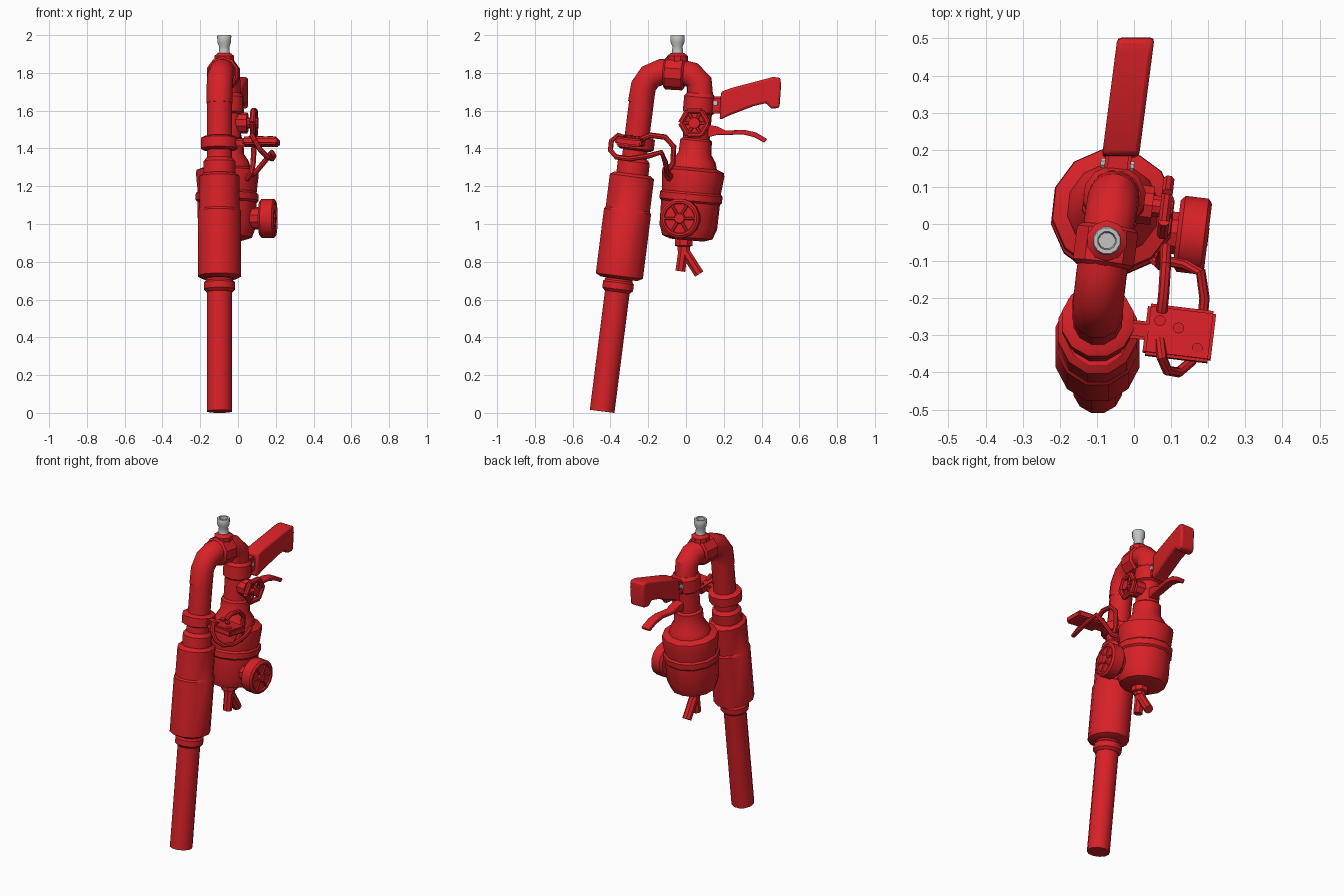
import bpy, bmesh, math
from mathutils import Vector, Matrix

cube = bpy.data.objects.get("Cube")
if cube:
    bpy.data.objects.remove(cube, do_unlink=True)


def material(name, rgb):
    m = bpy.data.materials.new(name)
    m.use_nodes = True
    m.diffuse_color = (*rgb, 1)
    m.node_tree.nodes["Principled BSDF"].inputs["Base Color"].default_value = (*rgb, 1)
    return m


RED = material("red", (0.68, 0.015, 0.02))
GREY = material("light grey", (0.55, 0.55, 0.55))


def finish(name, bm, mat):
    bmesh.ops.recalc_face_normals(bm, faces=bm.faces)
    mesh = bpy.data.meshes.new(name)
    bm.to_mesh(mesh)
    bm.free()
    ob = bpy.data.objects.new(name, mesh)
    bpy.context.collection.objects.link(ob)
    mesh.materials.append(mat)
    bpy.ops.object.select_all(action='DESELECT')
    ob.select_set(True)
    bpy.context.view_layer.objects.active = ob
    bpy.ops.object.shade_smooth_by_angle(angle=math.radians(35))
    return ob


def skin(bm, rings):
    # Join rings of vertices and close both ends
    n = len(rings[0])
    for a, b in zip(rings, rings[1:]):
        for i in range(n):
            j = (i + 1) % n
            bm.faces.new((a[i], a[j], b[j], b[i]))
    bm.faces.new(rings[0][::-1])
    bm.faces.new(rings[-1])


def lathe(name, base, axis, profile, sides=12, mat=RED, squash=1):
    # Profile pairs are (radius, distance along the axis)
    bm = bmesh.new()
    turn = Vector(axis).to_track_quat('Z', 'Y')
    rings = []
    for r, d in profile:
        ring = []
        for i in range(sides):
            a = math.tau * (i + 0.5) / sides
            p = Vector((r * squash * math.cos(a), r * math.sin(a), d))
            ring.append(bm.verts.new(Vector(base) + turn @ p))
        rings.append(ring)
    skin(bm, rings)
    return finish(name, bm, mat)


def rod(name, a, b, r, sides=10, mat=RED):
    axis = Vector(b) - Vector(a)
    return lathe(name, a, axis, [(r, 0), (r, axis.length)], sides, mat)


def sweep(name, points, r, sides=8):
    # Round tube along a path, with a steady frame
    pts = [Vector(p) for p in points]
    bm = bmesh.new()
    rings = []
    normal = None
    for i, p in enumerate(pts):
        t = (pts[min(i + 1, len(pts) - 1)] - pts[max(i - 1, 0)]).normalized()
        normal = t.orthogonal() if normal is None else normal - t * normal.dot(t)
        normal.normalize()
        side = t.cross(normal)
        rings.append([bm.verts.new(p + r * (normal * math.cos(a) + side * math.sin(a)))
                      for a in (math.tau * k / sides for k in range(sides))])
    skin(bm, rings)
    return finish(name, bm, RED)


def slab(name, outline, width, x0, slope, bevel):
    # Side outline in (y, z), thickened across x and yawed with the frame
    bm = bmesh.new()
    rings = [[bm.verts.new((x0 + slope * y + s * width / 2, y, z)) for y, z in outline]
             for s in (-1, 1)]
    skin(bm, rings)
    ob = finish(name, bm, RED)
    mod = ob.modifiers.new("soft edge", 'BEVEL')
    mod.width = bevel
    mod.segments = 2
    return ob


def box(name, centre, size, yaw=0, tilt=0):
    bm = bmesh.new()
    m = (Matrix.Translation(centre) @ Matrix.Rotation(yaw, 4, 'Z')
         @ Matrix.Rotation(tilt, 4, 'X') @ Matrix.Diagonal((*size, 1)))
    bmesh.ops.create_cube(bm, size=1, matrix=m)
    bmesh.ops.bevel(bm, geom=bm.edges[:], offset=0.008, segments=2, affect='EDGES')
    return finish(name, bm, RED)


# Long front barrel with sleeve and collars
LEAN = Vector((0, 0.127, 1))


def barrel_at(z):
    return Vector((-0.098, -0.445 + 0.127 * z, z))


rod("barrel", barrel_at(0.008), barrel_at(1.7), 0.068, 12)
lathe("barrel_lower_collar", barrel_at(0.64), LEAN,
      [(0.07, 0), (0.085, 0.015), (0.085, 0.05), (0.075, 0.06), (0.075, 0.1)])
lathe("barrel_sleeve", barrel_at(0.71), LEAN,
      [(0.1, 0), (0.13, 0.015), (0.13, 0.36), (0.122, 0.37), (0.122, 0.545), (0.1, 0.56)],
      squash=0.9)
lathe("barrel_sleeve_neck", barrel_at(1.25), LEAN,
      [(0.088, 0), (0.088, 0.08), (0.07, 0.1)])
lathe("barrel_upper_collar", barrel_at(1.39), LEAN,
      [(0.08, 0), (0.1, 0.01), (0.1, 0.065), (0.08, 0.075)])

# Curved crossover pipe and its centre block
sweep("crossover_pipe", [(-0.098, -0.24, 1.64), (-0.098, -0.225, 1.73), (-0.094, -0.19, 1.78),
                         (-0.087, -0.13, 1.805), (-0.073, -0.04, 1.805), (-0.062, 0.03, 1.79),
                         (-0.055, 0.07, 1.75), (-0.053, 0.076, 1.66)], 0.07, 12)
lathe("crossover_block", (-0.084, -0.115, 1.80), (0.13, 1, -0.06),
      [(0.075, 0), (0.087, 0.01), (0.087, 0.1), (0.075, 0.11)], 10)
lathe("nozzle_base", (-0.073, -0.045, 1.85), (0, 0, 1),
      [(0.055, 0), (0.055, 0.04), (0.035, 0.055)], 10)
lathe("nozzle", (-0.073, -0.045, 1.89), (0, 0, 1),
      [(0.036, 0), (0.03, 0.02), (0.028, 0.05), (0.037, 0.07), (0.039, 0.105),
       (0.036, 0.11), (0.025, 0.11), (0.022, 0.04)], 12, GREY)

# Rear body: stepped drum narrowing to the upper pipe
lathe("body_drum", (-0.06, 0.006, 0.915), (0.01, 0.09, 1),
      [(0.09, 0), (0.135, 0.015), (0.155, 0.07), (0.158, 0.2), (0.168, 0.21), (0.168, 0.245),
       (0.158, 0.255), (0.168, 0.35), (0.165, 0.37), (0.125, 0.385), (0.115, 0.42),
       (0.088, 0.46), (0.085, 0.53), (0.072, 0.54), (0.072, 0.67), (0.085, 0.68),
       (0.085, 0.76), (0.07, 0.78)], 12)

# Forked drain under the body
lathe("drain_fitting", (-0.055, -0.012, 0.86), (0, 0, 1),
      [(0.035, 0), (0.035, 0.02), (0.05, 0.025), (0.05, 0.07)], 8)
rod("drain_front_spout", (-0.055, -0.012, 0.88), (-0.055, -0.03, 0.75), 0.028, 8)
rod("drain_rear_spout", (-0.055, -0.01, 0.86), (-0.055, 0.07, 0.735), 0.028, 8)

# Handle, its mount and the trigger lever
slab("handle", [(0.178, 1.55), (0.185, 1.70), (0.24, 1.72), (0.46, 1.778), (0.5, 1.775),
                (0.503, 1.73), (0.495, 1.615), (0.45, 1.61), (0.425, 1.64), (0.36, 1.625),
                (0.23, 1.575)], 0.1, -0.06, 0.13, 0.012)
box("handle_mount", (-0.046, 0.145, 1.63), (0.07, 0.11, 0.09), -0.13)
rod("handle_pin", (-0.09, 0.165, 1.64), (0.0, 0.155, 1.64), 0.014, 8, GREY)
slab("trigger_lever", [(0.1, 1.53), (0.17, 1.515), (0.21, 1.495), (0.31, 1.498), (0.37, 1.485),
                       (0.43, 1.45), (0.415, 1.43), (0.36, 1.46), (0.3, 1.475), (0.2, 1.47),
                       (0.16, 1.47), (0.1, 1.455)], 0.055, -0.06, 0.13, 0.005)

# Valve wheel on the left of the upper pipe
OUT = Vector((0.99, -0.12, 0))
hub = Vector((0.085, 0.045, 1.535))
rod("valve_stem", hub - OUT * 0.13, hub + OUT * 0.02, 0.03)
rod("valve_bonnet", hub - OUT * 0.1, hub - OUT * 0.035, 0.055)


def rim_point(a, r):
    return hub + Vector((0.12 * math.cos(a), 0.99 * math.cos(a), math.sin(a))) * r


for k in range(6):
    a = math.tau * k / 6
    rod("valve_spoke", hub, rim_point(a, 0.07), 0.01, 6)
    rod("valve_rim", rim_point(a, 0.073), rim_point(a + math.tau / 6, 0.073), 0.016, 8)

# Round side cap with raised rim and hub
cap = Vector((0.115, -0.025, 1.03))
rod("side_cap_stub", cap - OUT * 0.12, cap + OUT * 0.02, 0.06)
lathe("side_cap", cap, OUT,
      [(0.09, 0), (0.105, 0.012), (0.105, 0.075), (0.092, 0.085), (0.082, 0.085),
       (0.078, 0.076), (0.03, 0.076), (0.025, 0.086)], 16)
for k in range(6):
    a = math.tau * k / 6
    ray = Vector((0.12 * math.cos(a), 0.99 * math.cos(a), math.sin(a)))
    face = cap + OUT * 0.076
    rod("side_cap_rib", face + ray * 0.02, face + ray * 0.082, 0.008, 6)

# Control box on a bracket, with knobs and hoses
box("control_box", (0.122, -0.295, 1.435), (0.185, 0.14, 0.042), -0.12, -0.12)
box("control_bracket", (0.01, -0.285, 1.43), (0.08, 0.05, 0.045), -0.12)
for x, y in ((0.07, -0.26), (0.12, -0.28), (0.17, -0.335)):
    rod("control_knob", (x, y, 1.44), (x, y, 1.465), 0.015, 10)
sweep("short_hose", [(0.075, -0.235, 1.45), (0.08, -0.19, 1.47), (0.085, -0.11, 1.46),
                     (0.085, -0.065, 1.41), (0.08, -0.07, 1.32), (0.07, -0.11, 1.265),
                     (0.05, -0.09, 1.24), (0.02, -0.05, 1.24)], 0.015)
sweep("long_hose", [(0.07, -0.31, 1.45), (0.075, -0.36, 1.47), (0.09, -0.395, 1.44),
                    (0.12, -0.4, 1.39), (0.155, -0.37, 1.355), (0.18, -0.3, 1.345),
                    (0.19, -0.2, 1.36), (0.18, -0.13, 1.38), (0.14, -0.11, 1.33),
                    (0.09, -0.1, 1.27), (0.03, -0.06, 1.24)], 0.014)
